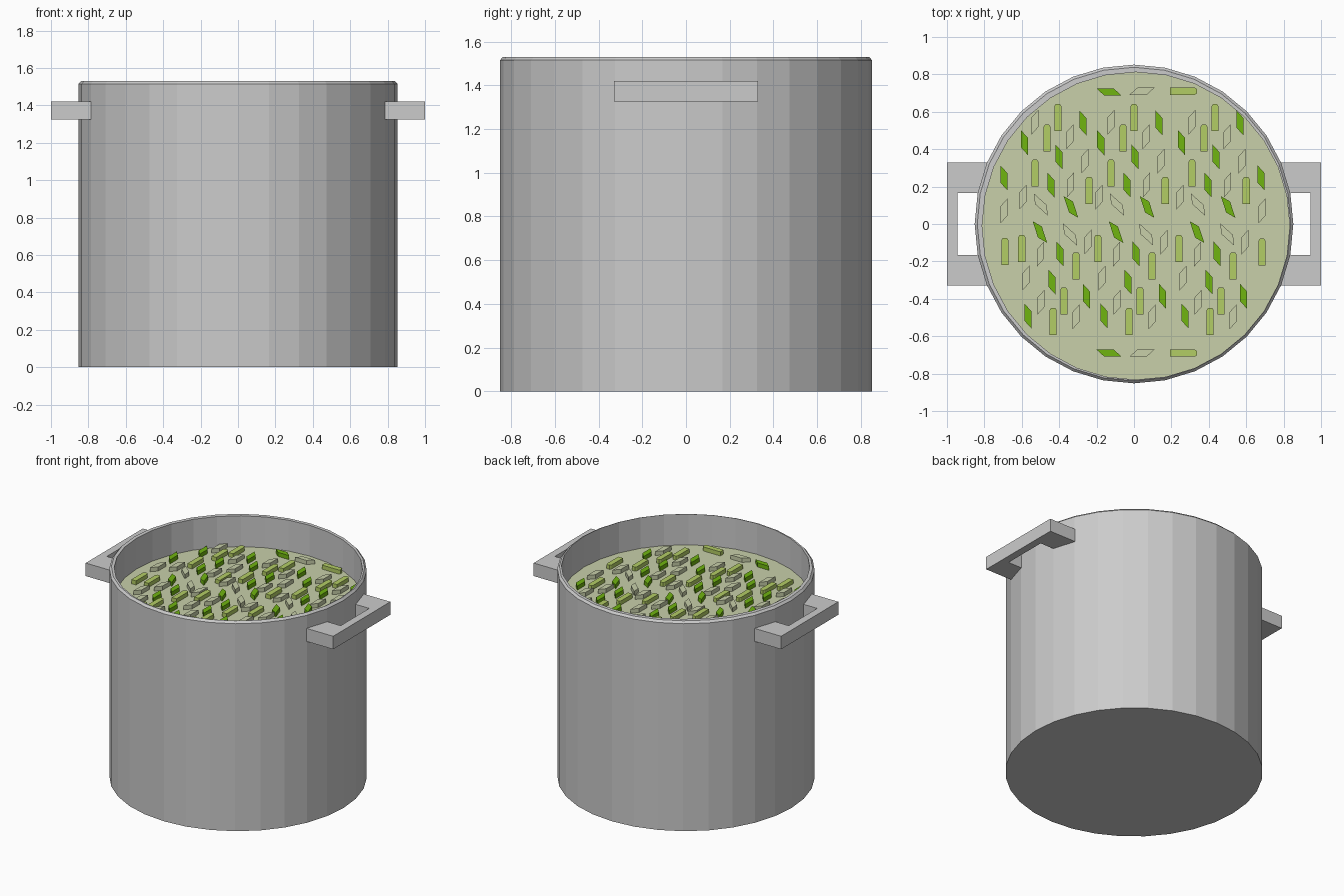
import bpy, bmesh
from math import sin, cos, pi, radians
from mathutils import Matrix, Vector

if "Cube" in bpy.data.objects:
    bpy.data.objects.remove(bpy.data.objects["Cube"])


def material(name, rgb):
    m = bpy.data.materials.new(name)
    m.diffuse_color = (*rgb, 1)
    m.use_nodes = True
    m.node_tree.nodes["Principled BSDF"].inputs["Base Color"].default_value = m.diffuse_color
    return m


def finish(bm, name, mat=None):
    bmesh.ops.recalc_face_normals(bm, faces=bm.faces)
    me = bpy.data.meshes.new(name)
    bm.to_mesh(me)
    bm.free()
    ob = bpy.data.objects.new(name, me)
    bpy.context.collection.objects.link(ob)
    if mat:
        me.materials.append(mat)
    return ob


def prism(bm, pts, z0, z1):
    lo = [bm.verts.new((x, y, z0)) for x, y in pts]
    hi = [bm.verts.new((x, y, z1)) for x, y in pts]
    bm.faces.new(lo[::-1])
    bm.faces.new(hi)
    n = len(pts)
    for i in range(n):
        j = (i + 1) % n
        bm.faces.new((lo[i], lo[j], hi[j], hi[i]))


SIDES = 32
OFF = 0.01          # the inner wall sits slightly off centre


def ring(bm, r, z, off=0.0):
    return [bm.verts.new((r * cos(2 * pi * i / SIDES) + off,
                          r * sin(2 * pi * i / SIDES) - off, z)) for i in range(SIDES)]


# Pot: outer wall, chamfered rim, inner wall and floor
bm = bmesh.new()
rings = [ring(bm, *p) for p in ((0.852, 0), (0.852, 1.515), (0.838, 1.53),
                                (0.822, 1.53, OFF), (0.822, 0.04, OFF))]
for a, b in zip(rings, rings[1:]):
    for i in range(SIDES):
        j = (i + 1) % SIDES
        bm.faces.new((a[i], a[j], b[j], b[i]))
bm.faces.new(rings[0][::-1])
bm.faces.new(rings[-1])
finish(bm, "pot")

# Handles: U-shaped brackets
U = [(0.77, 0.33), (1.0, 0.33), (1.0, -0.33), (0.77, -0.33),
     (0.825, -0.165), (0.945, -0.165), (0.945, 0.165), (0.825, 0.165)]
for side, name in ((1, "handle_right"), (-1, "handle_left")):
    bm = bmesh.new()
    prism(bm, [(side * x, y) for x, y in U], 1.325, 1.42)
    finish(bm, name)

# Soup surface
soup_mat = material("soup", (0.58, 0.63, 0.40))
bm = bmesh.new()
bm.faces.new(ring(bm, 0.822, 1.305, OFF))
finish(bm, "soup", soup_mat)

# Chopped vegetable outlines
SLANT = [(-.019, .067), (-.019, -.025), (.019, -.067), (.019, .025)]
SHAPES = {
    "dark": SLANT,
    "pale": [(-x, y) for x, y in SLANT],
    "light": [(-.019, -.072), (.019, -.072), (.019, .06), (.011, .072),
              (-.011, .072), (-.019, .06)],
}
# One motif: x, y, rotation in degrees
MOTIF = {
    "dark": [(.147, .516, 0), (-.165, .41, 0), (.019, .334, 0), (-.024, .184, 0), (.083, .067, 18)],
    "light": [(.18, .155, 0), (-.11, .248, 0), (-.045, .435, 0), (.013, .545, 0)],
    "pale": [(-.078, .08, 48), (-.174, .12, 0), (.08, .185, 0), (.158, .313, 0),
             (.078, .443, 0), (-.11, .52, 0)],
}
# Single pieces along the edge
EDGE = {
    "dark": [(-.695, .246, 0), (.68, .246, 0), (-.134, .706, 90), (-.134, -.69, 90)],
    "light": [(-.69, -.147, 0), (.684, -.15, 0), (.265, .71, -90), (.265, -.69, -90)],
    "pale": [(-.695, .07, 0), (.684, .07, 0), (.043, .71, -90), (.043, -.69, -90)],
}
MATS = {
    "dark": material("dark_green", (0.16, 0.46, 0.005)),
    "light": material("light_green", (0.45, 0.61, 0.13)),
    "pale": soup_mat,
}
# horizontal slanted pieces lean the other way when turned
for kind, outline in SHAPES.items():
    bm = bmesh.new()
    spots = []
    for cx in (-.42, -.013, .42):
        for x, y, rot in MOTIF[kind]:
            spots.append((cx + x, .024 + y, rot))
            spots.append((cx - x, .024 - y, rot))
    for x, y, rot in spots + EDGE[kind]:
        pts = outline
        if abs(rot) == 90 and kind != "light":
            pts = [(-px, py) for px, py in outline]
        m = Matrix.Rotation(radians(rot), 2)
        placed = [m @ Vector(p) + Vector((x, y)) for p in pts]
        prism(bm, [(p.x, p.y) for p in placed], 1.295, 1.335)
    finish(bm, "chopped_" + kind, MATS[kind])
